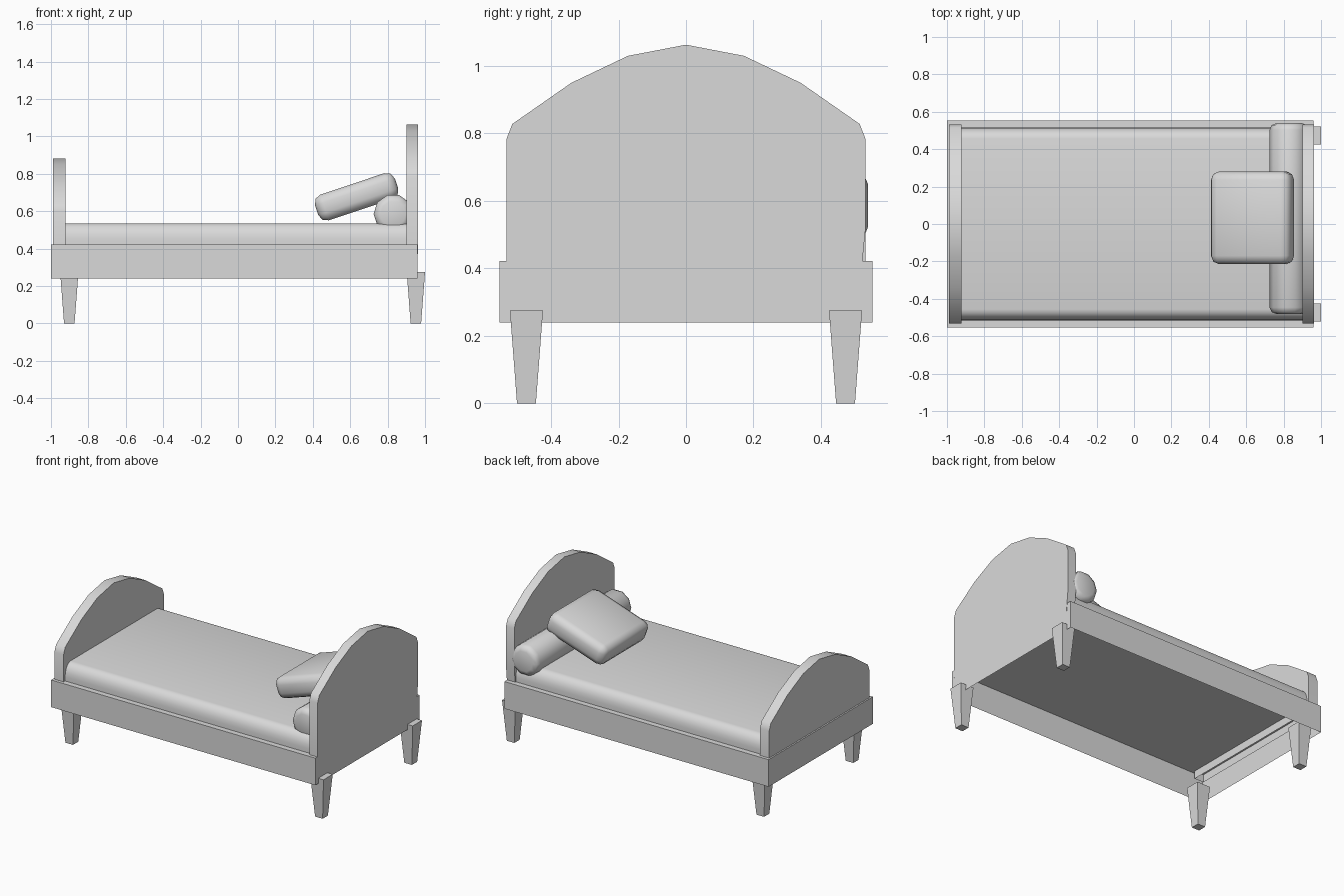
import bpy, bmesh, math
from mathutils import Matrix

default = bpy.data.objects.get("Cube")
if default:
    bpy.data.objects.remove(default, do_unlink=True)

GREY = (0.7, 0.7, 0.7, 1.0)
grey = bpy.data.materials.new("plain_grey")
grey.use_nodes = True
grey.diffuse_color = GREY
grey.node_tree.nodes["Principled BSDF"].inputs["Base Color"].default_value = GREY


def finish(name, bm, smooth=None):
    """Turn a bmesh into a named object, optionally smooth below an angle."""
    bmesh.ops.recalc_face_normals(bm, faces=bm.faces)
    mesh = bpy.data.meshes.new(name)
    bm.to_mesh(mesh)
    bm.free()
    mesh.materials.append(grey)
    obj = bpy.data.objects.new(name, mesh)
    bpy.context.collection.objects.link(obj)
    if smooth:
        bpy.ops.object.select_all(action="DESELECT")
        obj.select_set(True)
        bpy.context.view_layer.objects.active = obj
        bpy.ops.object.shade_smooth_by_angle(angle=math.radians(smooth))


def extrude_x(name, profile, x0, x1, smooth=None):
    """Prism along x from a (y, z) outline, open along its bottom edge."""
    bm = bmesh.new()
    start, end = [[bm.verts.new((x, y, z)) for y, z in profile] for x in (x0, x1)]
    bm.faces.new(start)
    bm.faces.new(end)
    for i in range(1, len(profile)):
        bm.faces.new((start[i - 1], start[i], end[i], end[i - 1]))
    finish(name, bm, smooth)


# Hollow bed frame, open underneath
RAIL_TOP = 0.422
extrude_x("bed_frame", [(0.553, 0.24), (0.553, RAIL_TOP), (-0.553, RAIL_TOP), (-0.553, 0.24)],
          -1, 0.961)

# Arched end boards
arch = [(0.532, 0.784), (0.515, 0.828), (0.34, 0.95), (0.172, 1.03)]
mirrored = [(-y, z) for y, z in reversed(arch)]
outline = arch + [(0, 1.063)] + mirrored
head = [(0.518, 0.37), (0.532, 0.515)] + outline + [(-0.532, 0.37)]
extrude_x("headboard", head, 0.902, 0.9635, smooth=40)
foot = [(0.532, 0.37)] + [(y, z - 0.18) for y, z in outline] + [(-0.532, 0.37)]
extrude_x("footboard", foot, -0.99, -0.922, smooth=40)

# Mattress with rounded long edges
HALF, TOP, WIDE, HIGH = 0.516, 0.535, 0.06, 0.085
corner = [(HALF - WIDE + WIDE * math.cos(a), TOP - HIGH + HIGH * math.sin(a))
          for a in (math.pi / 2 * i / 5 for i in range(6))]
section = ([(HALF, RAIL_TOP)] + corner + [(-y, z) for y, z in reversed(corner)]
           + [(-HALF, RAIL_TOP)])
extrude_x("mattress", section, -0.95, 0.925, smooth=40)

# Tapered legs
for end, cx in (("head", 0.951), ("foot", -0.902)):
    for side, cy in (("back", 0.473), ("front", -0.473)):
        bm = bmesh.new()
        bmesh.ops.create_cube(bm, size=1)
        for v in bm.verts:
            top = v.co.z > 0
            half = 0.049 if top else 0.028
            v.co = (cx + math.copysign(half, v.co.x), cy + math.copysign(half, v.co.y),
                    0.275 if top else 0)
        finish(f"{end}_{side}_leg", bm)

# Round bolster sunk into the mattress against the headboard
bm = bmesh.new()
bmesh.ops.create_cone(bm, cap_ends=True, segments=10, radius1=0.105, radius2=0.105, depth=1.02,
                      matrix=Matrix.Rotation(math.pi / 2, 4, "X")
                      @ Matrix.Rotation(math.pi / 2, 4, "Z"))
rims = [e for e in bm.edges if abs(e.verts[0].co.y - e.verts[1].co.y) < 0.01]
bmesh.ops.bevel(bm, geom=rims, offset=0.035, segments=2, profile=0.5, affect="EDGES")
bmesh.ops.translate(bm, vec=(0.83, 0.029, 0.586), verts=bm.verts)
finish("bolster", bm, smooth=60)

# Square pillow leaning on the bolster
bm = bmesh.new()
bmesh.ops.create_cube(bm, size=1)
bmesh.ops.scale(bm, vec=(0.45, 0.495, 0.145), verts=bm.verts)
bmesh.ops.bevel(bm, geom=bm.edges[:], offset=0.045, segments=2, profile=0.5, affect="EDGES")
bmesh.ops.transform(bm, matrix=Matrix.Translation((0.634, 0.033, 0.677))
                    @ Matrix.Rotation(math.radians(-18.5), 4, "Y"), verts=bm.verts)
finish("pillow", bm, smooth=60)
